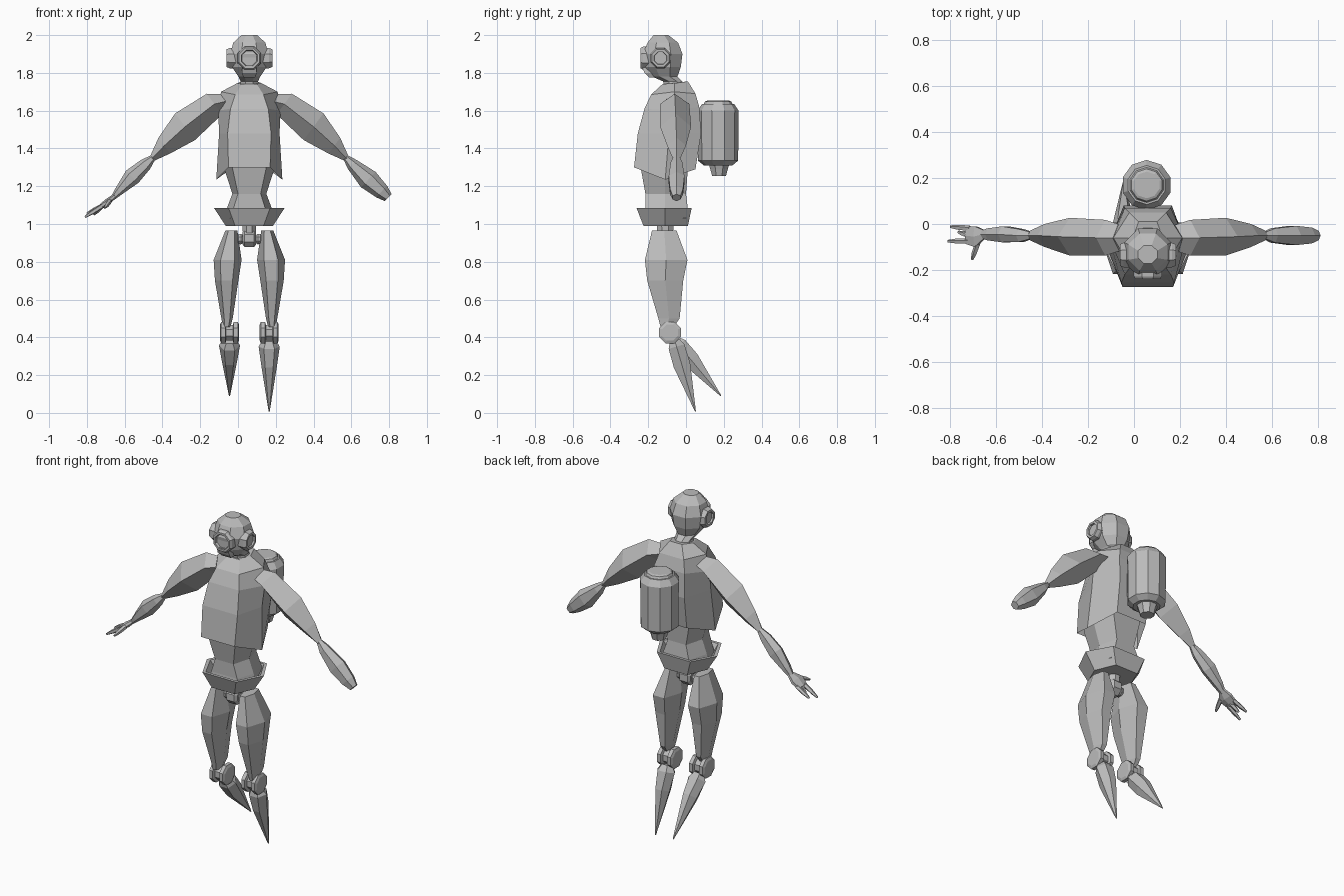
import bpy, bmesh, math
from mathutils import Vector

CX = 0.06  # body mid-plane
grey = bpy.data.materials.new("plain grey")
grey.diffuse_color = (0.5, 0.5, 0.5, 1)


def loft(name, rings, cap0=True, cap1=True):
    """Skin a list of equally sized point rings into one flat-shaded part."""
    bm = bmesh.new()
    vs = [[bm.verts.new(p) for p in r] for r in rings]
    n = len(rings[0])
    for a, b in zip(vs, vs[1:]):
        for i in range(n):
            j = (i + 1) % n
            bm.faces.new((a[i], a[j], b[j], b[i]))
    if cap0:
        bm.faces.new(vs[0][::-1])
    if cap1:
        bm.faces.new(vs[-1])
    bmesh.ops.recalc_face_normals(bm, faces=bm.faces)
    me = bpy.data.meshes.new(name)
    bm.to_mesh(me)
    bm.free()
    me.materials.append(grey)
    ob = bpy.data.objects.new(name, me)
    bpy.context.collection.objects.link(ob)
    return ob


def ring(c, u, v, n, turn=0.0):
    """Polygon around c with half-axes u and v."""
    c, u, v = Vector(c), Vector(u), Vector(v)
    return [c + u * math.cos(t) + v * math.sin(t)
            for t in (2 * math.pi * (i + turn) / n for i in range(n))]


def upright(name, rows, n, turn=0.5, **kw):
    """Rows of (x, y_front, y_back, half_width, z)."""
    return loft(name, [ring((x, (a + b) / 2, z), (w, 0, 0), (0, (b - a) / 2, 0), n, turn)
                       for x, a, b, w, z in rows], **kw)


def limb(name, rows, n, turn=0.0):
    """Rows of (centre, half_height, half_depth) along a limb lying in the xz plane."""
    d = Vector(rows[-1][0]) - Vector(rows[0][0])
    up = Vector((-d.z, 0, d.x)).normalized()
    return loft(name, [ring(c, up * h, (0, w, 0), n, turn) for c, h, w in rows])


def disc(name, axis, c, rows, n=8):
    """Rows of (offset along axis, radius)."""
    ax = Vector(axis)
    u = Vector((0, 0, 1)) if abs(ax.z) < 0.5 else Vector((1, 0, 0))
    v = ax.cross(u)
    return loft(name, [ring(Vector(c) + ax * o, u * r, v * r, n, 0.5) for o, r in rows])


def hex_ring(f, s, b):
    """Six-point body section from (half_width, y, z) of front, side and back."""
    pts = [(-f[0], *f[1:]), (f[0], *f[1:]), (s[0], *s[1:]),
           (b[0], *b[1:]), (-b[0], *b[1:]), (-s[0], *s[1:])]
    return [Vector((CX + p[0], p[1], p[2])) for p in pts]


# jacket, open at the hem
loft("jacket", [
    hex_ring((.11, -.275, 1.30), (.175, -.11, 1.235), (.10, .05, 1.29)),
    hex_ring((.115, -.255, 1.48), (.16, -.09, 1.48), (.105, .08, 1.48)),
    hex_ring((.10, -.22, 1.61), (.165, -.07, 1.60), (.10, .07, 1.62)),
    hex_ring((.075, -.185, 1.685), (.15, -.06, 1.70), (.08, .05, 1.69)),
    hex_ring((.04, -.125, 1.74), (.065, -.06, 1.745), (.04, .01, 1.755)),
], cap0=False)

# waist
loft("waist", [
    hex_ring((.10, -.22, 1.03), (.13, -.11, 1.03), (.10, .0, 1.03)),
    hex_ring((.085, -.215, 1.08), (.12, -.11, 1.08), (.085, .01, 1.08)),
    hex_ring((.06, -.215, 1.16), (.09, -.11, 1.16), (.06, 0, 1.16)),
    hex_ring((.09, -.24, 1.30), (.135, -.11, 1.30), (.09, .01, 1.30)),
    hex_ring((.09, -.22, 1.40), (.13, -.11, 1.40), (.09, .02, 1.40)),
])

# flared belt with a recessed top
loft("belt", [
    hex_ring((.075, -.225, .99), (.125, -.11, .99), (.075, .01, .99)),
    hex_ring((.11, -.262, 1.085), (.187, -.11, 1.085), (.11, .03, 1.085)),
    hex_ring((.10, -.245, 1.085), (.165, -.11, 1.085), (.10, .015, 1.085)),
    hex_ring((.085, -.22, 1.04), (.13, -.11, 1.04), (.085, .0, 1.04)),
])

# hip joint under the belt
disc("hip_joint", (1, 0, 0), (CX, -.11, .925), [(-.036, .035), (-.025, .052), (.025, .052), (.036, .035)])
upright("hip_post", [(CX, -.15, -.07, .035, .92), (CX, -.16, -.06, .04, 1.0)], 8)
for s, side in ((-1, "left"), (1, "right")):
    disc("hip_knob_" + side, (s, 0, 0), (CX + s * .05, -.11, .92), [(-.02, .02), (-.005, .03), (.008, .028), (.018, .012)])

# head and neck
upright("head", [
    (CX, -.12, .01, .06, 1.72), (CX, -.125, -.015, .05, 1.755), (CX, -.185, -.04, .062, 1.78),
    (CX, -.225, -.02, .098, 1.83), (CX, -.238, -.01, .11, 1.90),
    (CX, -.21, -.035, .092, 1.96), (CX, -.175, -.09, .045, 2.0)], 8)
disc("face_plate", (0, -1, 0), (CX, -.19, 1.878),
     [(0, .068), (.038, .066), (.05, .058), (.05, .046), (.036, .042)])
loft("mouth_guard", [[Vector((CX + sx * w, y, z)) for sx, y in ((-1, yf), (1, yf), (1, -.13), (-1, -.13))]
                     for w, yf, z in ((.03, -.195, 1.775), (.04, -.22, 1.80), (.035, -.235, 1.84))])
for s, side in ((-1, "left"), (1, "right")):
    disc("ear_disc_" + side, (s, 0, 0), (CX, -.135, 1.878),
         [(.07, .058), (.105, .058), (.122, .05), (.122, .036), (.112, .034)])

# back tank with cap and nozzle
disc("tank", (0, 0, 1), (.055, .17, 0),
     [(1.31, .075), (1.335, .106), (1.60, .109), (1.635, .085)], 10)
disc("tank_cap", (0, 0, 1), (.055, .17, 0), [(1.62, .075), (1.632, .078), (1.648, .07), (1.653, .058)], 10)
disc("tank_nozzle", (0, 0, 1), (.055, .175, 0), [(1.255, .04), (1.29, .05), (1.32, .06)])

for s, side in ((-1, "left"), (1, "right")):
    # upper arm
    limb("upper_arm_" + side, [
        ((CX + s * .10, -.06, 1.655), .04, .05), ((CX + s * .185, -.06, 1.635), .068, .078),
        ((CX + s * .34, -.055, 1.515), .088, .082),
        ((CX + s * .45, -.05, 1.415), .052, .05), ((CX + s * .515, -.05, 1.347), .016, .02)], 4)
    # thigh
    x = CX + s * .1
    upright("thigh_" + side, [
        (x + s * .02, -.14, -.06, .02, .455), (x + s * .018, -.155, -.025, .03, .50),
        (x + s * .02, -.22, .0, .062, .70), (x + s * .015, -.235, .025, .074, .81),
        (x - s * .005, -.19, -.04, .032, .965)], 6, 0)
    # knee roller
    disc("knee_" + side, (1, 0, 0), (CX + s * .105, -.085, .425),
         [(-.05, .046), (-.044, .062), (-.022, .062), (-.018, .045),
          (.018, .045), (.022, .062), (.044, .062), (.05, .046)])

# pointed shins, the left one swung further back
for side, x, tip in (("left", -.045, (-.045, .185, .09)), ("right", .165, (.165, .05, .008))):
    tip, top = Vector(tip), Vector((x, -.06, .385))
    d = (tip - top).normalized()
    v = d.cross(Vector((1, 0, 0)))
    loft("shin_" + side, [ring(top + (tip - top) * t, (w, 0, 0), v * h, 6)
                          for t, w, h in ((0, .035, .03), (.09, .056, .05), (.35, .042, .052), (1, .003, .003))])

# forearms: the right one blunt, the left one ending in a hand
limb("forearm_right", [
    ((.57, -.05, 1.352), .016, .018), ((.605, -.05, 1.315), .033, .036), ((.69, -.05, 1.235), .056, .048),
    ((.76, -.05, 1.172), .042, .04), ((.795, -.05, 1.14), .026, .024)], 6)
limb("forearm_left", [
    ((-.45, -.05, 1.352), .016, .018), ((-.49, -.05, 1.315), .034, .032), ((-.56, -.045, 1.25), .046, .04),
    ((-.63, -.045, 1.175), .024, .03), ((-.665, -.045, 1.135), .012, .018)], 6)
limb("palm", [
    ((-.65, -.045, 1.15), .012, .02), ((-.69, -.055, 1.118), .017, .052), ((-.73, -.05, 1.09), .012, .042)], 6)
for name, a, b in (("finger_back", (-.715, -.02, 1.098), (-.80, -.012, 1.055)),
                   ("finger_middle", (-.72, -.05, 1.095), (-.765, -.035, 1.05)),
                   ("finger_front", (-.715, -.075, 1.098), (-.81, -.075, 1.037)),
                   ("thumb", (-.68, -.085, 1.12), (-.705, -.155, 1.085))):
    a, b = Vector(a), Vector(b)
    u = (b - a).cross(Vector((0, 0, 1))).normalized()
    v = (b - a).cross(u).normalized()
    loft(name, [ring(a.lerp(b, t), u * r, v * r, 5) for t, r in ((0, .013), (.6, .012), (1, .006))])
